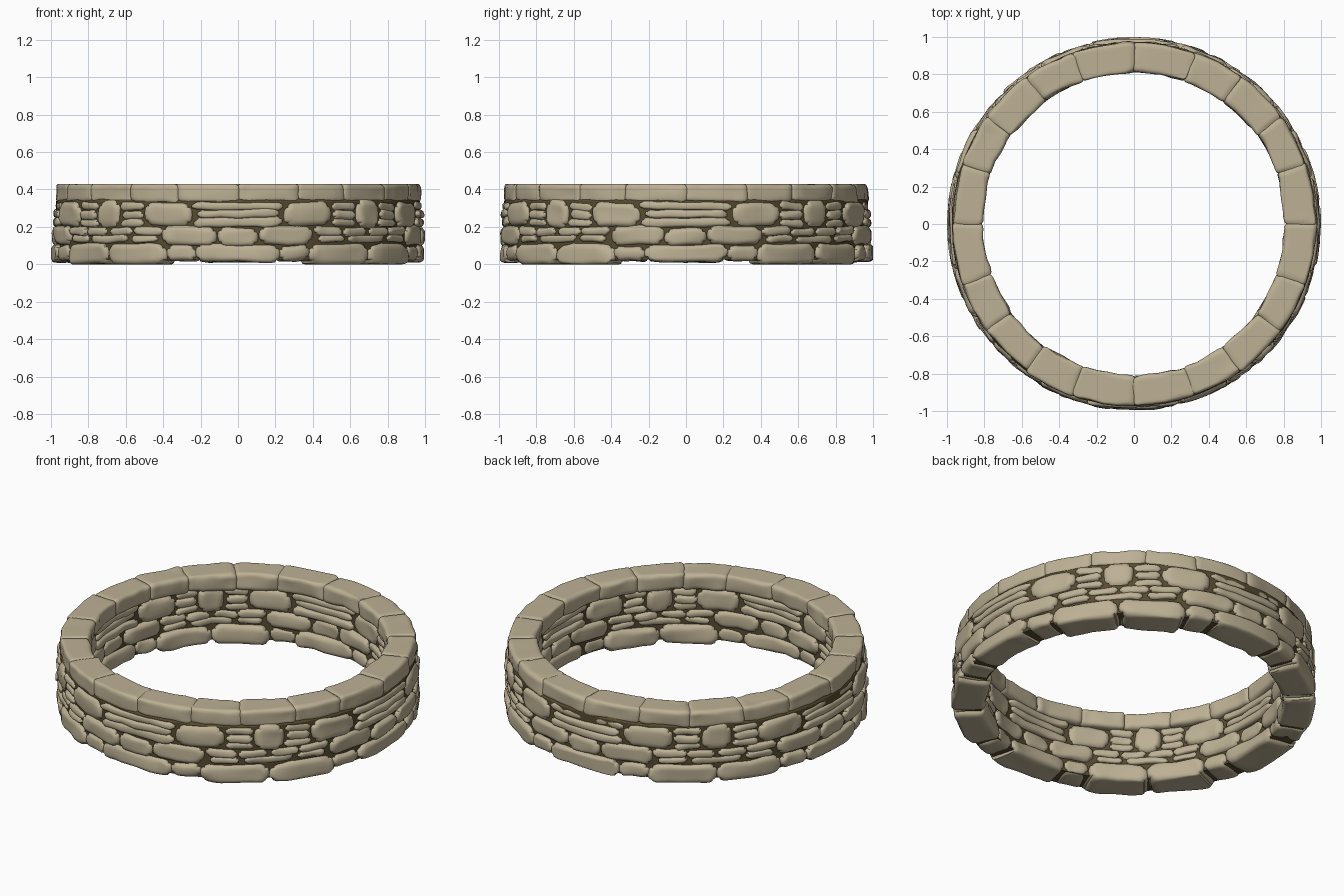
import bpy, bmesh, math, random
from mathutils import Vector, noise

random.seed(4)
cube = bpy.data.objects.get("Cube")
if cube:
    bpy.data.objects.remove(cube)


def material(name, colour):
    m = bpy.data.materials.new(name)
    m.use_nodes = True
    m.diffuse_color = colour
    bsdf = m.node_tree.nodes["Principled BSDF"]
    bsdf.inputs["Base Color"].default_value = colour
    bsdf.inputs["Roughness"].default_value = 0.9
    return m


STONE = material("tan stone", (0.51, 0.44, 0.30, 1))
MORTAR = material("dark mortar", (0.095, 0.07, 0.03, 1))


def finish(bm, name, mat, angle):
    bmesh.ops.recalc_face_normals(bm, faces=bm.faces)
    mesh = bpy.data.meshes.new(name)
    bm.to_mesh(mesh)
    bm.free()
    mesh.materials.append(mat)
    obj = bpy.data.objects.new(name, mesh)
    bpy.context.collection.objects.link(obj)
    bpy.ops.object.select_all(action='DESELECT')
    obj.select_set(True)
    bpy.context.view_layer.objects.active = obj
    bpy.ops.object.shade_smooth_by_angle(angle=math.radians(angle))


def inner(c, s, rad):
    return max(rad - s, min(s - rad, c))


def add_stone(bm, a0, a1, z0, z1, r0, r1, soft, corner, grow):
    """A rounded, slightly lumpy block bent along the ring."""
    mid = math.radians((a0 + a1) / 2)
    half = math.radians((a1 - a0) / 2)
    rm = (r0 + r1) / 2
    size = Vector((half * rm + grow, (r1 - r0) / 2, (z1 - z0) / 2 + 0.002))
    rad = min(soft, 0.85 * min(size.x, size.z))
    round_off = min(corner, 0.95 * min(size.x, size.z))
    seed = Vector([random.uniform(0, 50) for _ in range(3)])
    tilt = random.uniform(-0.05, 0.05) * min(1, 0.1 / size.x)
    push = random.uniform(-0.004, 0.004)

    block = bmesh.new()
    bmesh.ops.create_cube(block, size=2)
    bmesh.ops.subdivide_edges(block, edges=block.edges[:], cuts=9, use_grid_fill=True)
    copies = {}
    for v in block.verts:
        # crowd the grid towards the edges, then round them off
        p = Vector([math.copysign(abs(c) ** 0.55, c) * s for c, s in zip(v.co, size)])
        core = Vector([inner(c, s, rad) for c, s in zip(p, size)])
        d = p - core
        q = core + d.normalized() * rad if d.length > 1e-6 else p
        # round the four corners of the outline
        cx, cz = inner(q.x, size.x, round_off), inner(q.z, size.z, round_off)
        dx, dz = q.x - cx, q.z - cz
        if dx and dz:
            k = max(abs(dx), abs(dz)) / math.hypot(dx, dz)
            q.x, q.z = cx + dx * k, cz + dz * k
        # irregular outline and faces
        n = noise.noise_vector(q * 11 + seed)
        q += Vector((n.x * 0.010, n.y * 0.012, n.z * 0.009))
        q.z += q.x * tilt
        q.y += push * math.copysign(1, q.y)
        # partly straighten each block into a chord, then bend
        da = q.x / rm
        r = (rm + q.y) * (1 + 0.3 * (math.cos(half) / math.cos(da) - 1))
        r = min(r, 1.0)
        a = mid + da
        z = max(0, min(0.43, (z0 + z1) / 2 + q.z))
        copies[v] = bm.verts.new((r * math.sin(a), -r * math.cos(a), z))
    for f in block.faces:
        bm.faces.new([copies[v] for v in f.verts])
    block.free()


def course(name, stones, *shape):
    """Repeat one eighth of the ring by mirroring and quarter turns."""
    bm = bmesh.new()
    for k in range(4):
        for a0, a1, *rest in stones:
            t = 90 * k
            add_stone(bm, t + a0, t + a1, *rest, *shape)
            if (a0 + a1) / 2 not in (0, 45):
                add_stone(bm, t + 90 - a1, t + 90 - a0, *rest, *shape)
    finish(bm, name, STONE, 50)


# Foundation: the diagonal pairs reach lower than the rest
course("base_course", [
    (-13, 13, 0.015, 0.105, 0.825, 1.006),
    (13, 23, 0.02, 0.10, 0.83, 0.995),
    (23, 45, 0.0, 0.11, 0.815, 0.998),
], 0.03, 0.055, 0.004)

# Lower wall: long stones, with thin slabs near the diagonals
course("lower_course", [
    (-6.5, 6.5, 0.10, 0.195, 0.83, 0.997),
    (6.5, 24.5, 0.105, 0.205, 0.825, 0.998),
    (26, 35.5, 0.12, 0.155, 0.83, 0.992),
    (24.5, 35, 0.155, 0.20, 0.825, 0.995),
    (37, 53, 0.115, 0.155, 0.83, 0.988),
    (35, 44.5, 0.152, 0.195, 0.83, 0.988),
], 0.03, 0.06, 0.001)

# Upper wall: stacked slabs between square blocks
course("upper_course", [
    (-14, 14, 0.20, 0.25, 0.825, 0.997),
    (-13, 13, 0.25, 0.292, 0.83, 0.995),
    (-14.5, 14.5, 0.292, 0.332, 0.825, 0.988),
    (14.5, 31, 0.203, 0.332, 0.825, 0.995),
    (31, 40, 0.20, 0.24, 0.83, 0.988),
    (31, 39.5, 0.24, 0.288, 0.825, 0.99),
    (31, 40, 0.288, 0.332, 0.83, 0.985),
    (40, 50, 0.193, 0.345, 0.82, 0.992),
], 0.035, 0.06, 0.001)

# Coping stones along the top
course("cap_course", [
    (0, 19.5, 0.33, 0.432, 0.81, 0.975),
    (19.5, 36, 0.33, 0.43, 0.81, 0.975),
    (36, 54, 0.33, 0.43, 0.81, 0.975),
], 0.026, 0.012, 0.008)

# Mortar core showing in the joints
bm = bmesh.new()
steps = 80
profile = [(0.842, 0.025), (0.974, 0.025), (0.974, 0.335), (0.935, 0.40), (0.845, 0.40)]
rings = []
for i in range(steps):
    a = 2 * math.pi * i / steps
    rings.append([bm.verts.new((r * math.sin(a), -r * math.cos(a), z)) for r, z in profile])
for i in range(steps):
    p, q = rings[i], rings[(i + 1) % steps]
    for j in range(len(profile)):
        k = (j + 1) % len(profile)
        bm.faces.new((p[j], q[j], q[k], p[k]))
finish(bm, "mortar_core", MORTAR, 30)
